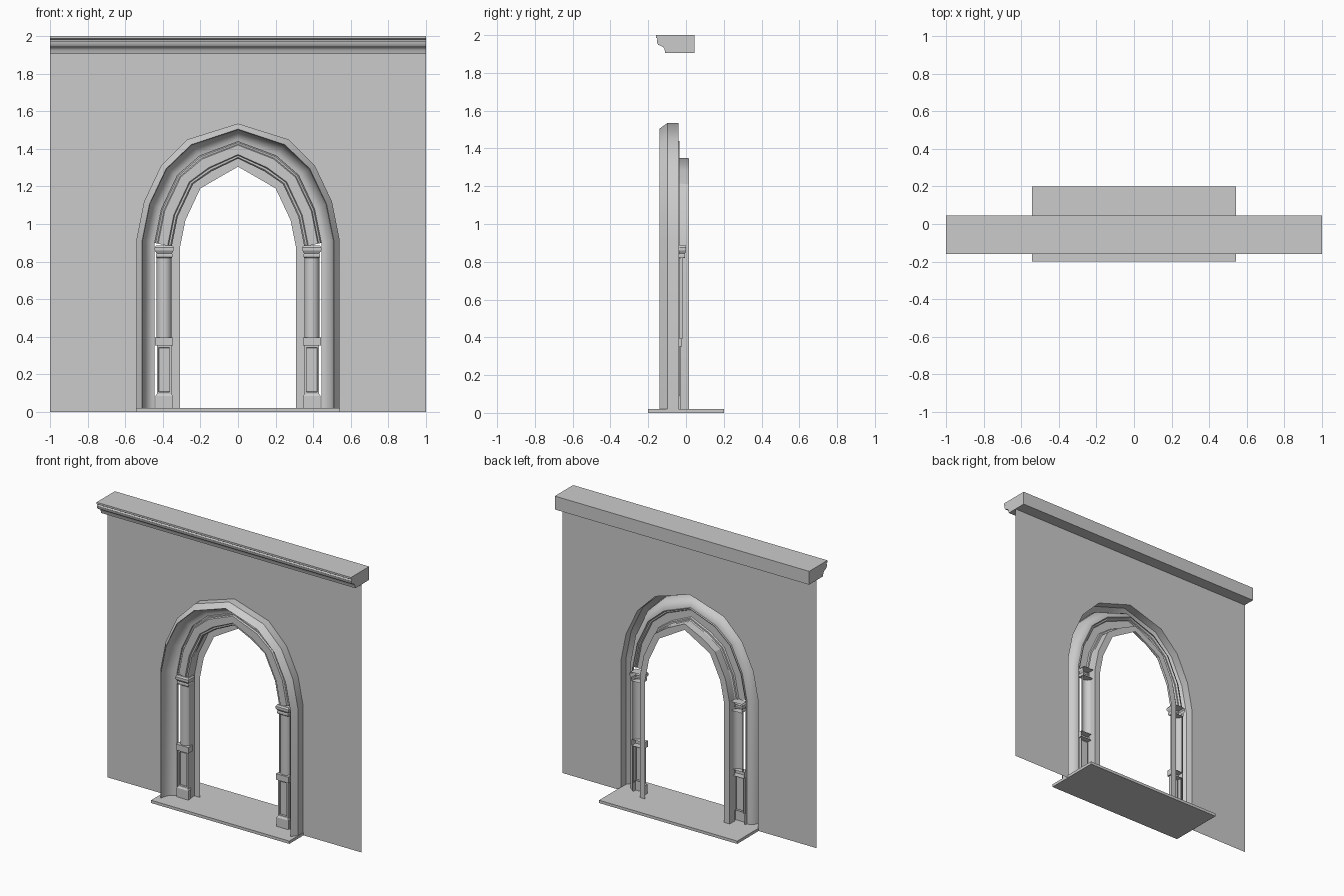
import bpy, bmesh, math

if "Cube" in bpy.data.objects:
    bpy.data.objects.remove(bpy.data.objects["Cube"])

# Half-arch stations (x, z) from floor to apex: outermost and innermost edges
OUTER = [(.54, .02), (.54, .92), (.50, 1.12), (.41, 1.31), (.27, 1.45), (0, 1.535)]
INNER = [(.31, .02), (.31, .87), (.28, 1.02), (.20, 1.19), (.11, 1.242), (0, 1.305)]


def station(i, x):
    """Point of arch station i on the curve that starts at floor position x."""
    t = (.54 - x) / .23
    (ox, oz), (ix, iz) = OUTER[i], INNER[i]
    return ox + (ix - ox) * t, oz + (iz - oz) * t


def make(name, bm, mirror=True, smooth=True):
    me = bpy.data.meshes.new(name)
    bm.normal_update()
    bm.to_mesh(me)
    bm.free()
    ob = bpy.data.objects.new(name, me)
    bpy.context.collection.objects.link(ob)
    bpy.context.view_layer.objects.active = ob
    for o in bpy.context.selected_objects:
        o.select_set(False)
    ob.select_set(True)
    if smooth:
        bpy.ops.object.shade_smooth_by_angle(angle=math.radians(30))
    if mirror:
        m = ob.modifiers.new("mirror", 'MIRROR')
        m.use_clip = True
    return ob


def sweep_arch(name, profile, first=0):
    """Sweep a list of (x, y) profile points along the half arch."""
    bm = bmesh.new()
    grid = [[bm.verts.new((station(i, x)[0], y, station(i, x)[1])) for x, y in profile]
            for i in range(first, len(OUTER))]
    for a, b in zip(grid, grid[1:]):
        for k in range(len(profile) - 1):
            bm.faces.new((a[k], b[k], b[k + 1], a[k + 1]))
    bm.normal_update()
    if sum(f.normal.y * f.calc_area() for f in bm.faces) > 0:
        bmesh.ops.reverse_faces(bm, faces=bm.faces[:])
    return make(name, bm)


def stack(name, rings, caps=True, panel=False):
    """Open-backed block at the jamb; rings are (half width, front y, back y, z)."""
    bm = bmesh.new()
    c = .393
    rows = [[bm.verts.new(p) for p in ((c - w, b, z), (c - w, f, z), (c + w, f, z), (c + w, b, z))]
            for w, f, b, z in rings]
    fronts = []
    for lo, hi in zip(rows, rows[1:]):
        for k in range(3):
            face = bm.faces.new((lo[k], lo[k + 1], hi[k + 1], hi[k]))
            if k == 1:
                fronts.append(face)
    if caps:
        bm.faces.new(rows[0][::-1])
        bm.faces.new(rows[-1])
    if panel:
        bm.normal_update()
        bmesh.ops.inset_individual(bm, faces=[fronts[-1]], thickness=.014)
        bmesh.ops.inset_individual(bm, faces=[fronts[-1]], thickness=.003, depth=-.01)
    return make(name, bm, smooth=False)


def prism(name, profile, x0, x1):
    """Extrude a closed (y, z) profile along x."""
    bm = bmesh.new()
    a = [bm.verts.new((x0, y, z)) for y, z in profile]
    b = [bm.verts.new((x1, y, z)) for y, z in profile]
    n = len(profile)
    for i in range(n):
        bm.faces.new((a[i], a[(i + 1) % n], b[(i + 1) % n], b[i]))
    bm.faces.new(a)
    bm.faces.new(b)
    bmesh.ops.recalc_face_normals(bm, faces=bm.faces[:])
    return make(name, bm, mirror=False)


# Thin wall with the arched opening
bm = bmesh.new()
outline = [(0, 1.92), (1, 1.92), (1, 0), (.54, 0)] + OUTER[1:]
face = bm.faces.new([bm.verts.new((x, -.04, z)) for x, z in outline])
face.normal_update()
if face.normal.y > 0:
    face.normal_flip()
make("wall", bm, smooth=False)

# Outer surround: side, chamfer and hollow cove
cove = [(.444 + .064 * math.cos(a), -.05 - .088 * (1 - math.sin(a)))
        for a in [math.radians(90 * k / 6) for k in range(7)]]
sweep_arch("outer_surround", [(.54, -.04), (.54, -.098), (.51, -.14)] + cove + [(.444, -.035)])

# Moulded arch ring above the capitals
sweep_arch("arch_ring", [(.444, -.04), (.438, -.05), (.43, -.05), (.425, -.06), (.375, -.06),
                         (.37, -.05), (.36, -.05), (.353, -.04)], first=1)

# Inner jamb and arch strip
sweep_arch("inner_jamb", [(.355, -.045), (.353, .015), (.31, .015)])

# Half-round column shafts
bm = bmesh.new()
ring = [(.393 - .04 * math.cos(math.pi * k / 10), -.015 - .04 * math.sin(math.pi * k / 10))
        for k in range(11)]
lo = [bm.verts.new((x, y, .395)) for x, y in ring]
hi = [bm.verts.new((x, y, .825)) for x, y in ring]
for k in range(10):
    bm.faces.new((lo[k], lo[k + 1], hi[k + 1], hi[k]))
make("column_shaft", bm)

# Capitals, column bases and panelled pedestals
stack("capital", [(.041, -.056, -.005, .82), (.044, -.06, -.005, .825), (.044, -.06, -.005, .838),
                  (.041, -.057, -.005, .843), (.051, -.068, 0, .86), (.051, -.068, 0, .875),
                  (.044, -.06, 0, .885)])
stack("column_base", [(.048, -.065, -.02, .352), (.048, -.065, -.02, .395)])
stack("pedestal_plinth", [(.046, -.062, -.03, .02), (.046, -.062, -.03, .085),
                          (.039, -.056, -.03, .095)], caps=False)
stack("pedestal", [(.039, -.056, -.03, .095), (.039, -.056, -.03, .352)], caps=False, panel=True)

# Threshold slab
prism("threshold", [(-.2, 0), (.2, 0), (.2, .02), (-.2, .02)], -.543, .543)

# Moulded cornice
prism("cornice", [(.045, 2), (-.16, 2), (-.16, 1.987), (-.15, 1.981), (-.155, 1.972), (-.154, 1.96),
                  (-.147, 1.949), (-.132, 1.943), (-.12, 1.936), (-.114, 1.926), (-.11, 1.905),
                  (.045, 1.905)], -1, 1)
